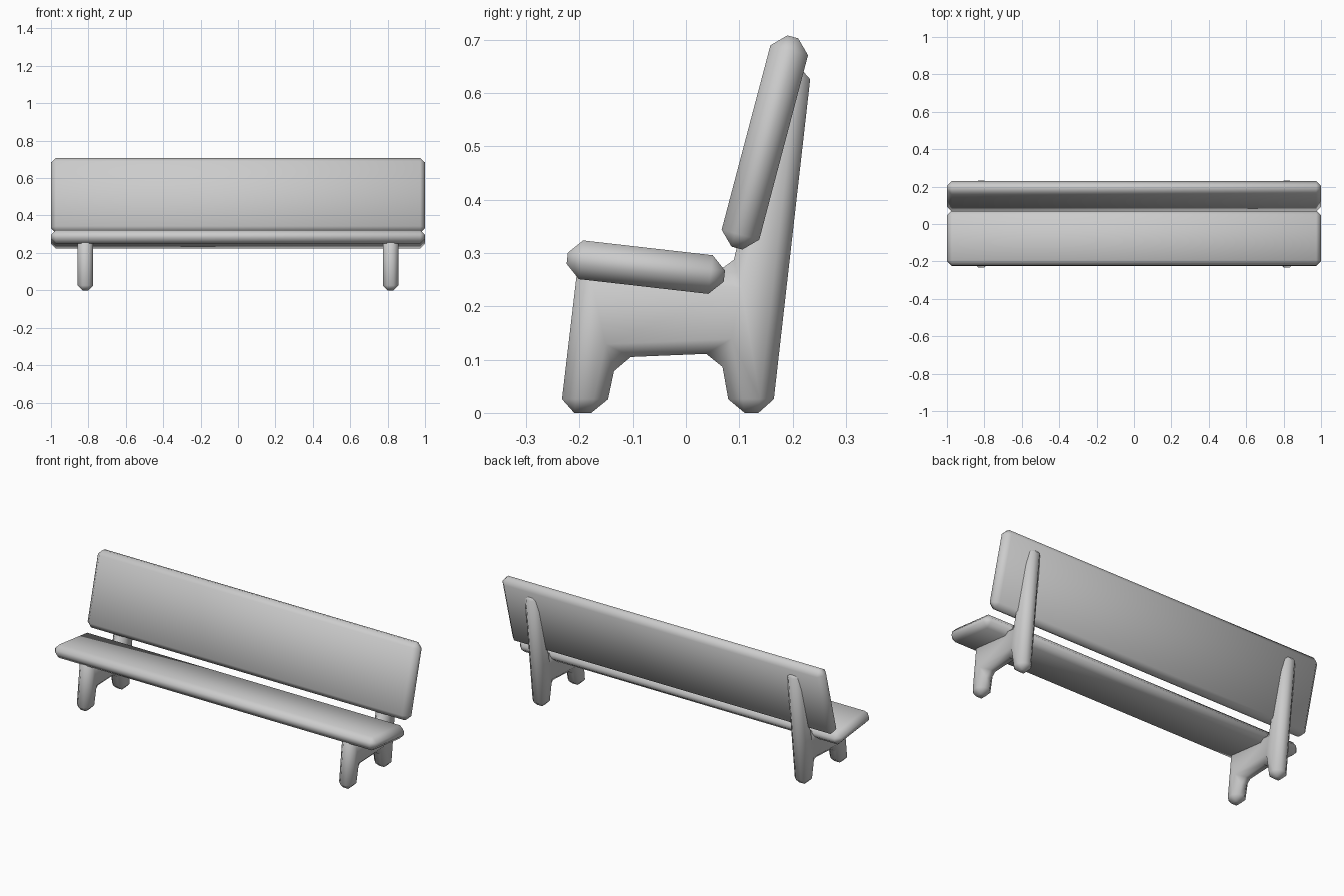
import bpy, bmesh
from math import radians
from mathutils import Matrix

if "Cube" in bpy.data.objects:
    bpy.data.objects.remove(bpy.data.objects["Cube"])

BEVEL = 0.026


def finish(name, bm, mirror=False):
    """Turn a bmesh into a smooth object with chunky single-segment bevels."""
    bmesh.ops.recalc_face_normals(bm, faces=bm.faces)
    bmesh.ops.bevel(bm, geom=list(bm.edges), offset=BEVEL, segments=1,
                    affect='EDGES', profile=0.5, clamp_overlap=True)
    mesh = bpy.data.meshes.new(name)
    bm.to_mesh(mesh)
    bm.free()
    mesh.shade_smooth()
    obj = bpy.data.objects.new(name, mesh)
    bpy.context.collection.objects.link(obj)
    if mirror:
        obj.modifiers.new("mirror", 'MIRROR').use_axis[0] = True
    return obj


def board(name, depth, height, centre, tilt):
    """Full-width plank, tilted about the x axis."""
    bm = bmesh.new()
    bmesh.ops.create_cube(bm, size=1)
    bmesh.ops.scale(bm, vec=(2, depth, height), verts=bm.verts)
    bmesh.ops.transform(bm, matrix=Matrix.Translation(centre) @ Matrix.Rotation(radians(tilt), 4, 'X'),
                        verts=bm.verts)
    return finish(name, bm)


# Seat and backrest planks
board("seat", 0.297, 0.073, (0, -0.0755, 0.2735), -6.5)
board("backrest", 0.073, 0.41, (0, 0.148, 0.5075), -14.8)

# Side frame: front foot, stretcher, rear upright in one outline (y, z)
outline = [(-0.236, 0), (-0.152, 0), (-0.13, 0.104), (0.064, 0.112),
           (0.084, 0), (0.162, 0), (0.236, 0.652), (0.176, 0.652),
           (0.084, 0.262), (-0.202, 0.288)]
bm = bmesh.new()
face = bm.faces.new([bm.verts.new((0.774, y, z)) for y, z in outline])
ext = bmesh.ops.extrude_face_region(bm, geom=[face])
bmesh.ops.translate(bm, vec=(0.084, 0, 0),
                    verts=[v for v in ext["geom"] if isinstance(v, bmesh.types.BMVert)])
finish("leg_frames", bm, mirror=True)
